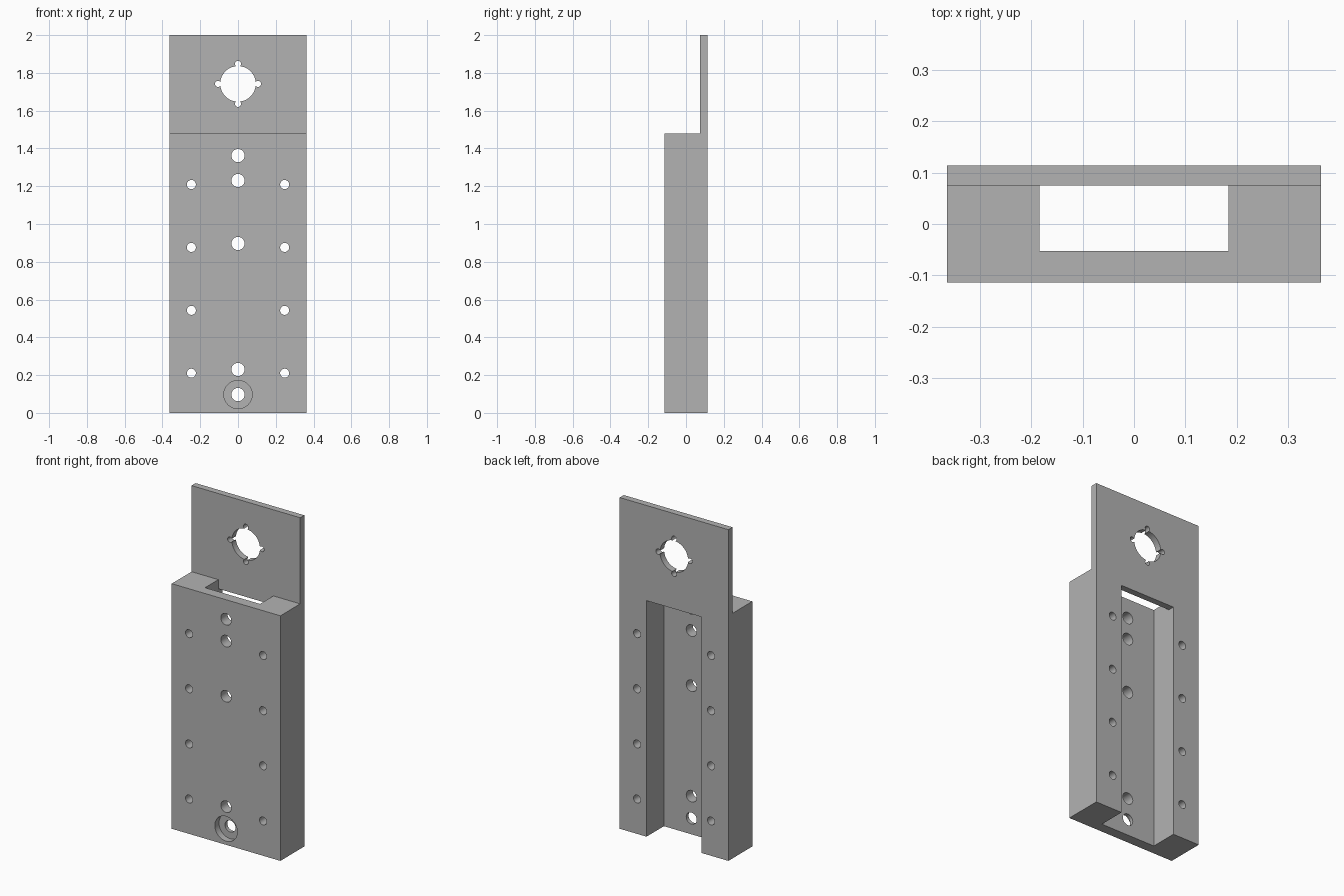
import bpy, bmesh, math
from mathutils import Matrix

cube = bpy.data.objects.get("Cube")
if cube:
    bpy.data.objects.remove(cube, do_unlink=True)

grey = bpy.data.materials.new("plain grey")
grey.use_nodes = True
colour = (0.45, 0.45, 0.45, 1)
grey.diffuse_color = colour
grey.node_tree.nodes["Principled BSDF"].inputs["Base Color"].default_value = colour

HALF = 0.363
FRONT, STEP, BACK = -0.114, 0.075, 0.114
SHOULDER = 1.48


def make_object(name, bm):
    bmesh.ops.recalc_face_normals(bm, faces=bm.faces)
    mesh = bpy.data.meshes.new(name)
    bm.to_mesh(mesh)
    bm.free()
    mesh.materials.append(grey)
    obj = bpy.data.objects.new(name, mesh)
    bpy.context.collection.objects.link(obj)
    return obj


def side_extrusion(name, half_width, profile):
    """Extrude a (y, z) outline across the width."""
    bm = bmesh.new()
    face = bm.faces.new([bm.verts.new((-half_width, y, z)) for y, z in profile])
    new = bmesh.ops.extrude_face_region(bm, geom=[face])["geom"]
    verts = [v for v in new if isinstance(v, bmesh.types.BMVert)]
    bmesh.ops.translate(bm, verts=verts, vec=(2 * half_width, 0, 0))
    return make_object(name, bm)


def drill(name, x, z, radius, y0=-0.3, y1=0.3, sides=32):
    """Cylinder along y."""
    bm = bmesh.new()
    place = Matrix.Translation((x, (y0 + y1) / 2, z)) @ Matrix.Rotation(math.pi / 2, 4, "X")
    bmesh.ops.create_cone(bm, cap_ends=True, segments=sides, radius1=radius,
                          radius2=radius, depth=y1 - y0, matrix=place)
    return make_object(name, bm)


def cut(target, cutter):
    cutter.hide_render = True
    mod = target.modifiers.new("cut", "BOOLEAN")
    mod.operation = "DIFFERENCE"
    mod.solver = "EXACT"
    mod.object = cutter
    bpy.context.view_layer.objects.active = target
    bpy.ops.object.modifier_apply(modifier=mod.name)
    bpy.data.objects.remove(cutter, do_unlink=True)


# Thick block with a thin upright plate along its back
bracket = side_extrusion("mounting_bracket", HALF, [
    (FRONT, 0), (BACK, 0), (BACK, 2), (STEP, 2), (STEP, SHOULDER), (FRONT, SHOULDER)])

# Channel in the back, passing up in front of the plate
cut(bracket, side_extrusion("channel_cutter", 0.184, [
    (-0.052, -0.1), (0.3, -0.1), (0.3, 1.425), (STEP, 1.425), (STEP, 1.6), (-0.052, 1.6)]))

# Centre line holes, the lowest one counterbored
for z in (0.097, 0.23, 0.897, 1.23, 1.362):
    cut(bracket, drill("centre_hole", 0, z, 0.035))
cut(bracket, drill("counterbore", 0, 0.097, 0.075, FRONT - 0.1, FRONT + 0.04, 48))

# Two columns of small holes through the rails
for side in (-1, 1):
    for row in range(4):
        cut(bracket, drill("rail_hole", side * 0.247, 0.21 + row * 0.333, 0.024))

# Large plate opening with four small holes breaking into its rim
cut(bracket, drill("plate_opening", 0, 1.742, 0.094, sides=64))
for i in range(4):
    a = i * math.pi / 2
    cut(bracket, drill("rim_hole", 0.106 * math.cos(a), 1.742 + 0.106 * math.sin(a), 0.016, sides=24))

# Smooth bores, sharp edges
bpy.ops.object.select_all(action="DESELECT")
bracket.select_set(True)
bpy.context.view_layer.objects.active = bracket
bpy.ops.object.shade_smooth_by_angle(angle=math.radians(30))
